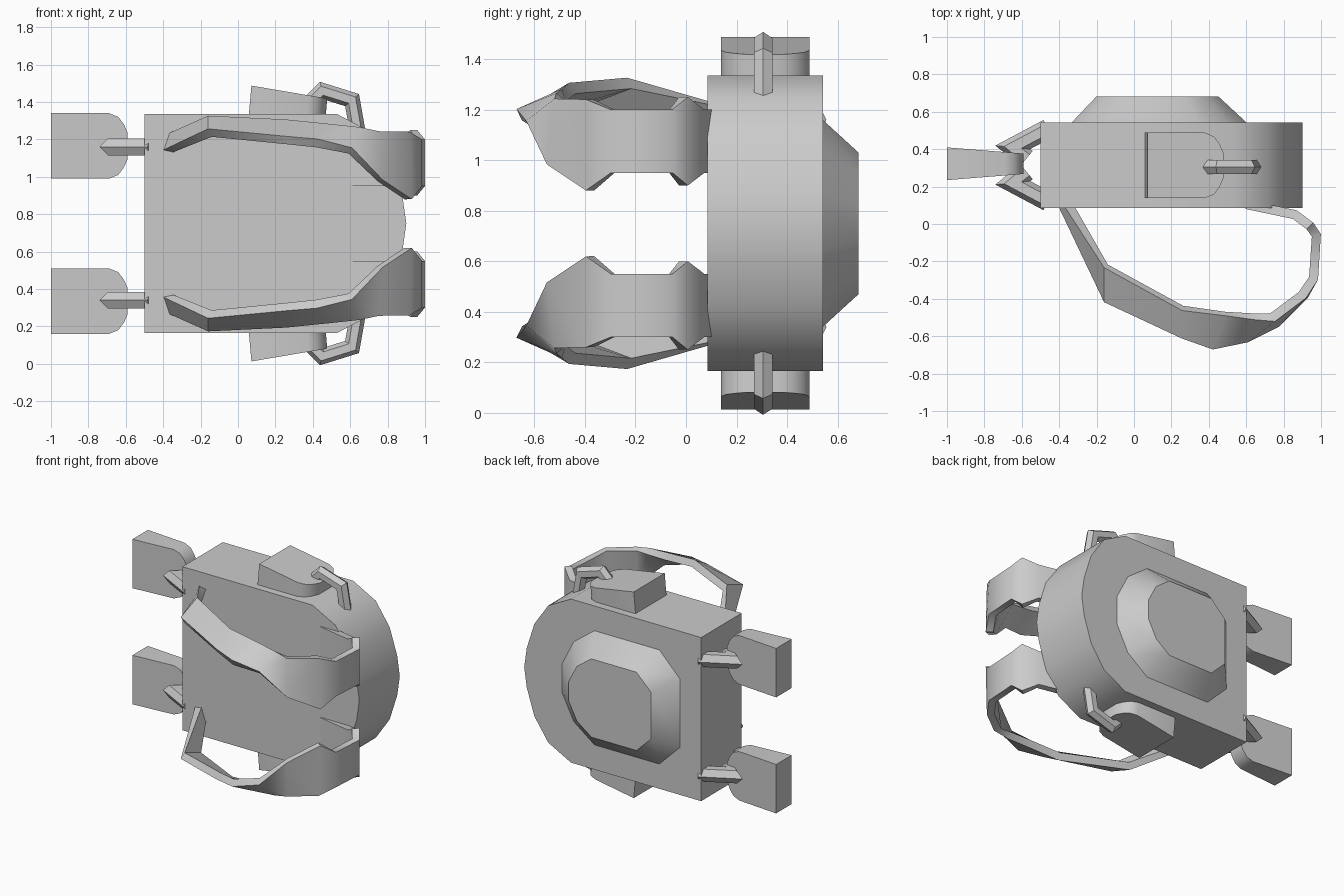
import bpy, bmesh
from math import cos, sin, pi, radians
from mathutils import Vector, Matrix

if "Cube" in bpy.data.objects:
    bpy.data.objects.remove(bpy.data.objects["Cube"])

MID_Z = 0.75   # symmetry plane: the pack lies on its side
MID_Y = 0.315


def loft(name, rings, smooth_angle=None):
    """Skin a list of equal-length rings and cap both ends."""
    bm = bmesh.new()
    vs = [[bm.verts.new(p) for p in ring] for ring in rings]
    n = len(vs[0])
    for a, b in zip(vs, vs[1:]):
        for i in range(n):
            j = (i + 1) % n
            bm.faces.new((a[i], a[j], b[j], b[i]))
    bm.faces.new(vs[0])
    bm.faces.new(vs[-1])
    bmesh.ops.recalc_face_normals(bm, faces=bm.faces)
    me = bpy.data.meshes.new(name)
    bm.to_mesh(me)
    bm.free()
    ob = bpy.data.objects.new(name, me)
    bpy.context.collection.objects.link(ob)
    bpy.ops.object.select_all(action='DESELECT')
    ob.select_set(True)
    bpy.context.view_layer.objects.active = ob
    if smooth_angle:
        bpy.ops.object.shade_smooth_by_angle(angle=radians(smooth_angle))
    else:
        bpy.ops.object.shade_smooth()
    return ob


def flip(p, side):
    """Mirror a point across the middle plane when side is -1."""
    return Vector((p[0], p[1], MID_Z + side * (p[2] - MID_Z)))


def tangents(pts):
    pts = [Vector(p) for p in pts]
    dirs = [(b - a).normalized() for a, b in zip(pts, pts[1:])]
    return [dirs[0]] + [(a + b).normalized() for a, b in zip(dirs, dirs[1:])] + [dirs[-1]], dirs


def tube(name, path, axis, r, side):
    """Mitred six-sided tube along a path lying in the plane normal to axis."""
    axis = Vector(axis)
    tans, dirs = tangents(path)
    rings = []
    for i, p in enumerate(path):
        t = tans[i]
        mitre = 1 / max(0.45, t.dot(dirs[min(i, len(dirs) - 1)]))
        nrm = axis.cross(t) * mitre
        rings.append([flip(Vector(p) + r * (cos(k * pi / 3) * nrm + sin(k * pi / 3) * axis), side)
                      for k in range(6)])
    return loft(name, rings, 35)


def pouch(name, matrix, side):
    """Tapered pouch: flat wide end at local x=0, rounded thin end at x=0.41."""
    rings = []
    outline = [(0, 0.175), (0.31, 0.175), (0.36, 0.155), (0.39, 0.115), (0.41, 0.07)]
    for u, w in outline:
        t = 0.0875 - 0.033 * u / 0.41
        rings.append([flip(matrix @ Vector((u, a * w, b * t)), side)
                      for a, b in ((-1, -1), (1, -1), (1, 1), (-1, 1))])
    return loft(name, rings, 40)


# Main bag: slab with a domed top end
half = [(-0.5, 0.585), (0.02, 0.585), (0.53, 0.585), (0.71, 0.49), (0.82, 0.33), (0.88, 0.14)]
outline = half + [(0.9, 0)] + [(x, -w) for x, w in reversed(half)]
loft("main_bag", [[(x, y, MID_Z + w) for x, w in outline] for y in (0.085, 0.543)], 40)

# Back pocket: sloping raised panel
panel = [(-1, 0.6), (-0.65, 1), (0.45, 1), (0.8, 0.7), (1, 0.25)]
panel += [(u, -w) for u, w in reversed(panel)]
loft("back_pocket", [[(cx + u * rx, y, MID_Z + w * rz) for u, w in panel]
                     for y, cx, rx, rz in ((0.53, 0.135, 0.48, 0.42), (0.683, 0.125, 0.325, 0.28))], 40)

# Shoulder straps: twisting ribbon given by its two edges
edges = [((-0.39, 0.12, 1.13), (-0.36, 0.12, 1.22)),
         ((-0.15, -0.41, 1.235), (-0.15, -0.225, 1.305)),
         ((0.26, -0.60, 1.195), (0.26, -0.45, 1.285)),
         ((0.42, -0.66, 1.18), (0.49, -0.48, 1.26)),
         ((0.60, -0.615, 1.14), (0.64, -0.495, 1.25)),
         ((0.76, -0.53, 0.98), (0.74, -0.50, 1.24)),
         ((0.91, -0.38, 0.88), (0.90, -0.38, 1.24)),
         ((0.96, -0.29, 0.95), (0.96, -0.29, 1.20)),
         ((0.975, -0.06, 0.95), (0.975, -0.06, 1.20)),
         ((0.94, -0.01, 0.90), (0.94, -0.01, 1.25)),
         ((0.86, 0.05, 0.95), (0.86, 0.05, 1.20)),
         ((0.60, 0.105, 0.95), (0.60, 0.105, 1.20))]
centres = [(Vector(a) + Vector(b)) / 2 for a, b in edges]
strap_tans = tangents(centres)[0]

for side, label in ((1, "upper"), (-1, "lower")):
    rings = []
    for (a, b), t in zip(edges, strap_tans):
        a, b = Vector(a), Vector(b)
        off = t.cross(b - a).normalized() * 0.025
        rings.append([flip(p, side) for p in (a - off, a + off, b + off, b - off)])
    loft("shoulder_strap_" + label, rings, 40)

    # Side pouch, half sunk in the bag, with its bent strap
    tilt = Matrix.Translation((0.064, MID_Y - 0.002, 1.40)) @ Matrix.Rotation(radians(5), 4, 'Y')
    pouch("side_pouch_" + label, tilt, side)
    tube("side_pouch_strap_" + label,
         [(0.39, MID_Y - 0.01, 1.40), (0.45, MID_Y - 0.01, 1.46), (0.61, MID_Y - 0.01, 1.41), (0.64, MID_Y - 0.01, 1.24)],
         (0, 1, 0), 0.042, side)

    # Hanging pouch below the bag, turned so its width runs along z
    turn = Matrix.Translation((-1, 0.322, 1.165)) @ Matrix.Rotation(radians(90), 4, 'X')
    pouch("base_pouch_" + label, turn, side)
    for s, end in ((1, "back"), (-1, "front")):
        tube("base_pouch_strap_%s_%s" % (end, label),
             [(-0.575, MID_Y + s * 0.035, 1.16), (-0.648, MID_Y + s * 0.095, 1.16), (-0.46, MID_Y + s * 0.195, 1.16)],
             (0, 0, 1), 0.052, side)
